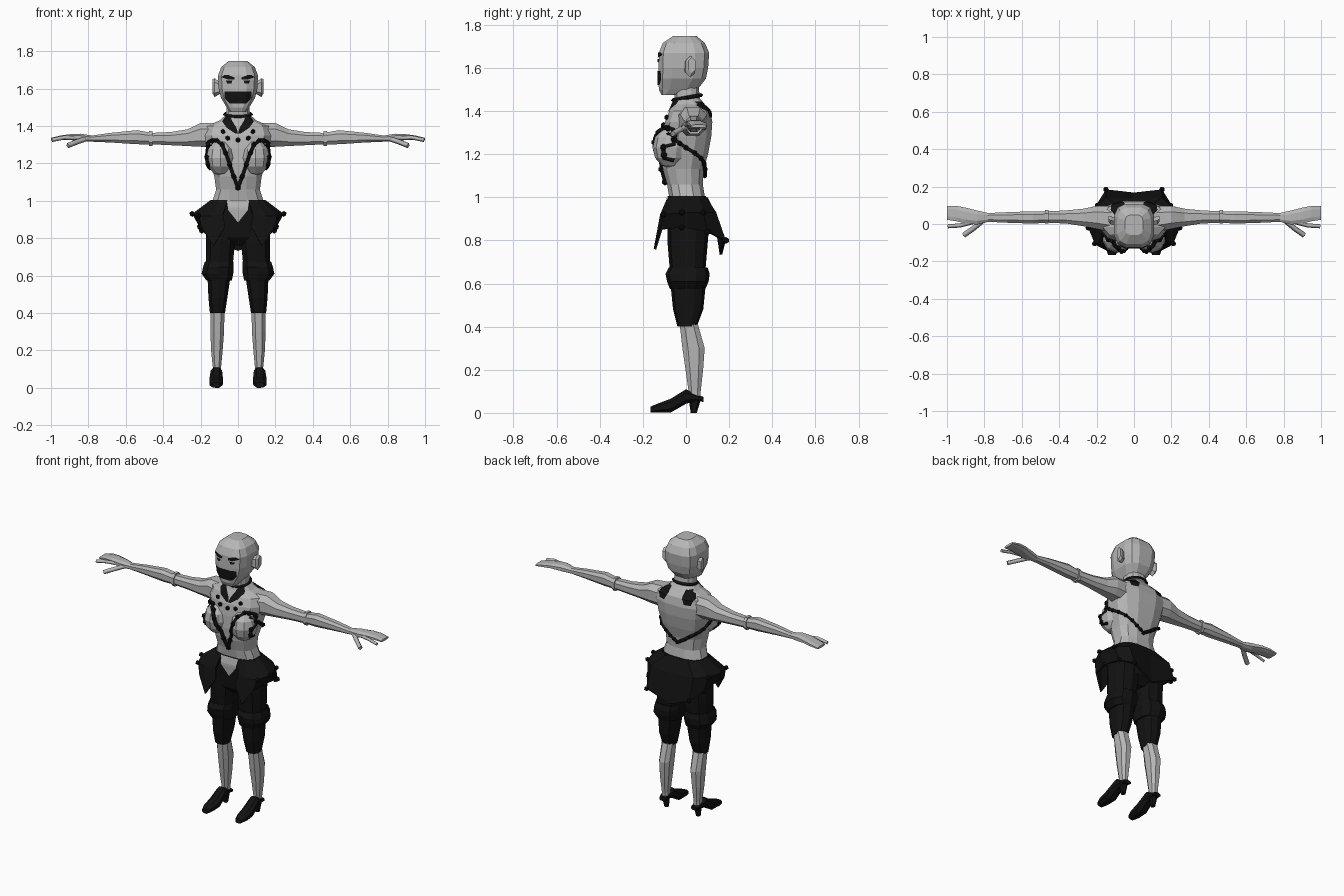
import bpy, bmesh, math
from mathutils import Vector
from mathutils.bvhtree import BVHTree

if "Cube" in bpy.data.objects:
    bpy.data.objects.remove(bpy.data.objects["Cube"])


def material(name, value):
    m = bpy.data.materials.new(name)
    m.diffuse_color = (value, value, value, 1)
    m.use_nodes = True
    m.node_tree.nodes["Principled BSDF"].inputs["Base Color"].default_value = m.diffuse_color
    return m


GREY = material("pale grey", 0.47)
BLACK = material("black", 0.006)


def finish(bm, name, mat, mirror=False):
    bmesh.ops.recalc_face_normals(bm, faces=bm.faces)
    me = bpy.data.meshes.new(name)
    bm.to_mesh(me)
    bm.free()
    me.materials.append(mat)
    ob = bpy.data.objects.new(name, me)
    bpy.context.collection.objects.link(ob)
    if mirror:
        ob.modifiers.new("mirror", 'MIRROR').use_mirror_merge = False
    return ob


def loft(name, secs, mat, n=10, e=0.8, axis='z', mirror=True):
    """Sections (t, u_low, u_high, v_low, v_high) across the given axis."""
    bm = bmesh.new()
    rings = []
    for t, u0, u1, v0, v1 in secs:
        ring = []
        for i in range(n):
            a = 2 * math.pi * (i + 0.5) / n
            c, s = math.cos(a), math.sin(a)
            u = (u0 + u1) / 2 + (u1 - u0) / 2 * math.copysign(abs(c) ** e, c)
            v = (v0 + v1) / 2 + (v1 - v0) / 2 * math.copysign(abs(s) ** e, s)
            co = {'z': (u, v, t), 'x': (t, u, v), 'y': (u, t, v)}[axis]
            ring.append(bm.verts.new(co))
        rings.append(ring)
    for a, b in zip(rings, rings[1:]):
        for i in range(n):
            j = (i + 1) % n
            bm.faces.new((a[i], a[j], b[j], b[i]))
    bm.faces.new(rings[0])
    bm.faces.new(rings[-1])
    return finish(bm, name, mat, mirror)


def body(name, rows, mat, n=12, e=0.75):
    return loft(name, [(z, -x, x, f, b) for z, x, f, b in rows], mat, n, e, mirror=False)


def surface(*obs):
    """Ray target made from several meshes."""
    verts, polys = [], []
    for ob in obs:
        k = len(verts)
        verts += [v.co.copy() for v in ob.data.vertices]
        polys += [[k + i for i in p.vertices] for p in ob.data.polygons]
    return BVHTree.FromPolygons(verts, polys)


def hit(tree, origin, direction, lift):
    origin, direction = Vector(origin), Vector(direction).normalized()
    p = tree.ray_cast(origin, direction)[0]
    if p is None:
        p = tree.find_nearest(origin + direction * 0.95)[0]
    return p - direction * lift


def plate(name, tree, rows, mat, side=-1, mirror=True, nx=6, sub=4):
    """Thin patch laid on a surface; rows are (z, x_left, x_right)."""
    bm = bmesh.new()
    grid = []
    fine = []
    for a, b in zip(rows, rows[1:]):
        fine += [[p + (q - p) * k / sub for p, q in zip(a, b)] for k in range(sub)]
    fine.append(rows[-1])
    for z, x0, x1 in fine:
        grid.append([bm.verts.new(hit(tree, (x0 + (x1 - x0) * i / nx, side, z),
                                      (0, -side, 0), 0.005)) for i in range(nx + 1)])
    for a, b in zip(grid, grid[1:]):
        for i in range(nx):
            bm.faces.new((a[i], a[i + 1], b[i + 1], b[i]))
    return finish(bm, name, mat, mirror)


def tube(name, pts, radius, mat, mirror=True):
    cu = bpy.data.curves.new(name, 'CURVE')
    cu.dimensions = '3D'
    cu.bevel_depth, cu.bevel_resolution, cu.use_fill_caps = radius, 0, True
    sp = cu.splines.new('POLY')
    sp.points.add(len(pts) - 1)
    for q, p in zip(sp.points, pts):
        q.co = (*p, 1)
    cu.materials.append(mat)
    ob = bpy.data.objects.new(name, cu)
    bpy.context.collection.objects.link(ob)
    if mirror:
        ob.modifiers.new("mirror", 'MIRROR').use_mirror_merge = False


def beads(name, pts, radius, mat):
    bm = bmesh.new()
    for p in pts:
        r = bmesh.ops.create_icosphere(bm, subdivisions=1, radius=radius)
        bmesh.ops.translate(bm, verts=r['verts'], vec=p)
    finish(bm, name, mat, True)


def refine(pts, k=4):
    out = [tuple(p + (q - p) * i / k for p, q in zip(a, b))
           for a, b in zip(pts, pts[1:]) for i in range(k)]
    return out + [pts[-1]]


# Head, ears and face
head = body("head", [(1.475, .045, -.115, -.05), (1.50, .062, -.128, .055), (1.55, .093, -.13, .095),
                     (1.60, .106, -.13, .105), (1.67, .109, -.128, .11), (1.715, .092, -.11, .09),
                     (1.748, .05, -.06, .05)], GREY, 12, .62)
loft("ear", [(.09, -.01, .03, 1.575, 1.63), (.125, -.005, .045, 1.555, 1.655),
             (.137, .01, .045, 1.575, 1.65)], GREY, 6, axis='x')
face = surface(head)
plate("mouth_cover", face, [(1.585, -.072, .072), (1.55, -.072, .072), (1.52, -.045, .045)], BLACK,
      mirror=False, nx=10)
plate("eyebrow", face, [(1.672, .05, .075), (1.66, .02, .088), (1.648, .02, .05)], BLACK)
plate("eye", face, [(1.642, .03, .065), (1.627, .036, .058)], BLACK)

# Torso, neck and bust
torso = body("torso", [(1.0, .14, -.08, .09), (1.06, .12, -.09, .08), (1.13, .13, -.11, .085),
                       (1.20, .15, -.115, .105), (1.28, .17, -.11, .12), (1.35, .183, -.1, .125),
                       (1.40, .17, -.08, .115), (1.43, .10, -.065, .09), (1.46, .066, -.055, .065),
                       (1.53, .06, -.06, .06)], GREY)
bm = bmesh.new()
bmesh.ops.create_uvsphere(bm, u_segments=10, v_segments=6, radius=1)
for v in bm.verts:
    v.co = Vector((.093 + v.co.x * .08, -.07 + v.co.y * .085, 1.23 + v.co.z * .095))
bust = finish(bm, "bust", GREY, True)

# Arms and hands
arm = loft("arm", [(.11, -.05, .1, 1.28, 1.42), (.2, -.03, .1, 1.285, 1.42), (.27, -.015, .085, 1.29, 1.385),
                   (.36, 0, .075, 1.295, 1.37), (.46, .005, .07, 1.30, 1.365), (.54, 0, .07, 1.30, 1.38),
                   (.68, .005, .065, 1.31, 1.365), (.78, .01, .06, 1.315, 1.35), (.84, -.005, .075, 1.315, 1.36),
                   (.90, 0, .09, 1.325, 1.357), (.95, .012, .1, 1.325, 1.35), (1.0, .02, .098, 1.322, 1.337)],
           GREY, 8, axis='x')
loft("elbow_band", [(.458, 0, .076, 1.29, 1.375), (.476, 0, .076, 1.29, 1.375)], GREY, 8, axis='x')
tube("little_finger", [(.86, .01, 1.335), (.93, -.008, 1.338), (.995, -.012, 1.325)], .011, GREY)
tube("thumb", [(.80, .025, 1.335), (.86, -.025, 1.315), (.91, -.06, 1.295)], .014, GREY)

# Hips, trousers, knee cuffs and calves
pelvis = body("hips", [(.76, .05, -.04, .06), (.80, .15, -.08, .1), (.90, .18, -.09, .115),
                       (.96, .165, -.095, .11), (1.005, .143, -.085, .095)], BLACK)
loft("trouser_leg", [(.40, .068, .152, -.04, .05), (.48, .055, .16, -.06, .08), (.58, .04, .165, -.07, .09),
                     (.66, .025, .175, -.075, .09), (.78, .012, .175, -.085, .1), (.90, .01, .175, -.085, .11)],
     BLACK)
loft("knee_cuff", [(.575, .03, .172, -.075, .09), (.61, .022, .198, -.088, .105),
                   (.645, .02, .19, -.095, .11), (.675, .022, .18, -.08, .1)], BLACK)
loft("calf", [(.06, .09, .135, .01, .07), (.10, .09, .135, .01, .07), (.20, .08, .146, -.005, .082),
              (.30, .072, .15, -.02, .09), (.41, .07, .15, -.032, .058)], GREY, 8)

# Heeled shoes
loft("shoe", [(-.165, .095, .14, 0, .03), (-.13, .083, .153, 0, .045), (-.07, .078, .155, 0, .068),
              (0, .083, .148, .04, .112), (.05, .086, .142, .055, .085), (.08, .09, .135, .05, .075)],
     BLACK, 8, axis='y')
loft("shoe_heel", [(0, .1, .125, .022, .05), (.065, .094, .132, .012, .07)], BLACK, 6)

# Flared overskirt: columns of waist, flare and hem points from front to back
columns = [((.06, -.09, .99), (.08, -.115, .93), (.07, -.13, .86)),
           ((.10, -.075, 1.0), (.15, -.12, .92), (.13, -.15, .76)),
           ((.13, -.04, 1.0), (.21, -.105, .92), (.19, -.12, .85)),
           ((.145, 0, 1.005), (.245, -.02, .93), (.205, -.02, .86)),
           ((.13, .06, 1.0), (.215, .08, .93), (.195, .10, .84)),
           ((.08, .095, 1.0), (.15, .14, .93), (.15, .185, .80)),
           ((0, .10, 1.0), (0, .14, .92), (0, .168, .735))]
bm = bmesh.new()
cols = [[bm.verts.new(p) for p in c] for c in columns]
for a, b in zip(cols, cols[1:]):
    for i in range(2):
        bm.faces.new((a[i], b[i], b[i + 1], a[i + 1]))
skirt = finish(bm, "overskirt", BLACK, True)
skirt.modifiers.new("thickness", 'SOLIDIFY').thickness = .012
beads("skirt_edge_beads", [c[1] for c in columns[2:5]] + [c[2] for c in columns[3:6]], .016, BLACK)

# Bodice tip over the hips
plate("bodice_tip", surface(pelvis), [(1.005, -.06, .06), (.95, -.052, .052), (.888, -.003, .003)], GREY,
      mirror=False)

# Beaded trim of the bodice, front and back
chest = surface(torso, bust)
outline = [(0, 1.07), (.03, 1.15), (.06, 1.24), (.085, 1.30), (.12, 1.325), (.155, 1.315),
           (.172, 1.27), (.165, 1.22), (.155, 1.17)]
front = [hit(chest, (x, -1, z), (0, 1, 0), .006) for x, z in refine(outline)]
tube("front_trim", front, .011, BLACK)
beads("front_beads", front[::3], .016, BLACK)
hem = [(-40, 1.31), (-20, 1.27), (0, 1.23), (30, 1.18), (60, 1.13), (90, 1.10)]
back = []
for a, z in refine(hem):
    d = Vector((math.cos(math.radians(a)), math.sin(math.radians(a)), 0))
    back.append(hit(surface(torso), d + Vector((0, 0, z)), -d, .006))
tube("back_trim", back, .01, BLACK)
beads("back_beads", back[::2], .013, BLACK)

# Collar, shoulder patches and brooches
upper = surface(torso, arm)
plate("collar", upper, [(1.46, .045, .062), (1.425, .03, .085), (1.39, .008, .06), (1.36, 0, .015)], BLACK)
plate("shoulder_patch", upper, [(1.445, .05, .08), (1.41, .05, .125), (1.37, .07, .11)], BLACK, side=1)
ring = [(.072 * math.cos(a), .005 + .066 * math.sin(a), 1.462 + .012 * math.sin(a))
        for a in [2 * math.pi * i / 16 for i in range(17)]]
tube("neck_band", ring, .009, BLACK, False)
beads("brooches", [hit(upper, (x, -1, z), (0, 1, 0), .004) for x, z in [(0, 1.325), (.08, 1.37), (.055, 1.335)]],
      .014, BLACK)
